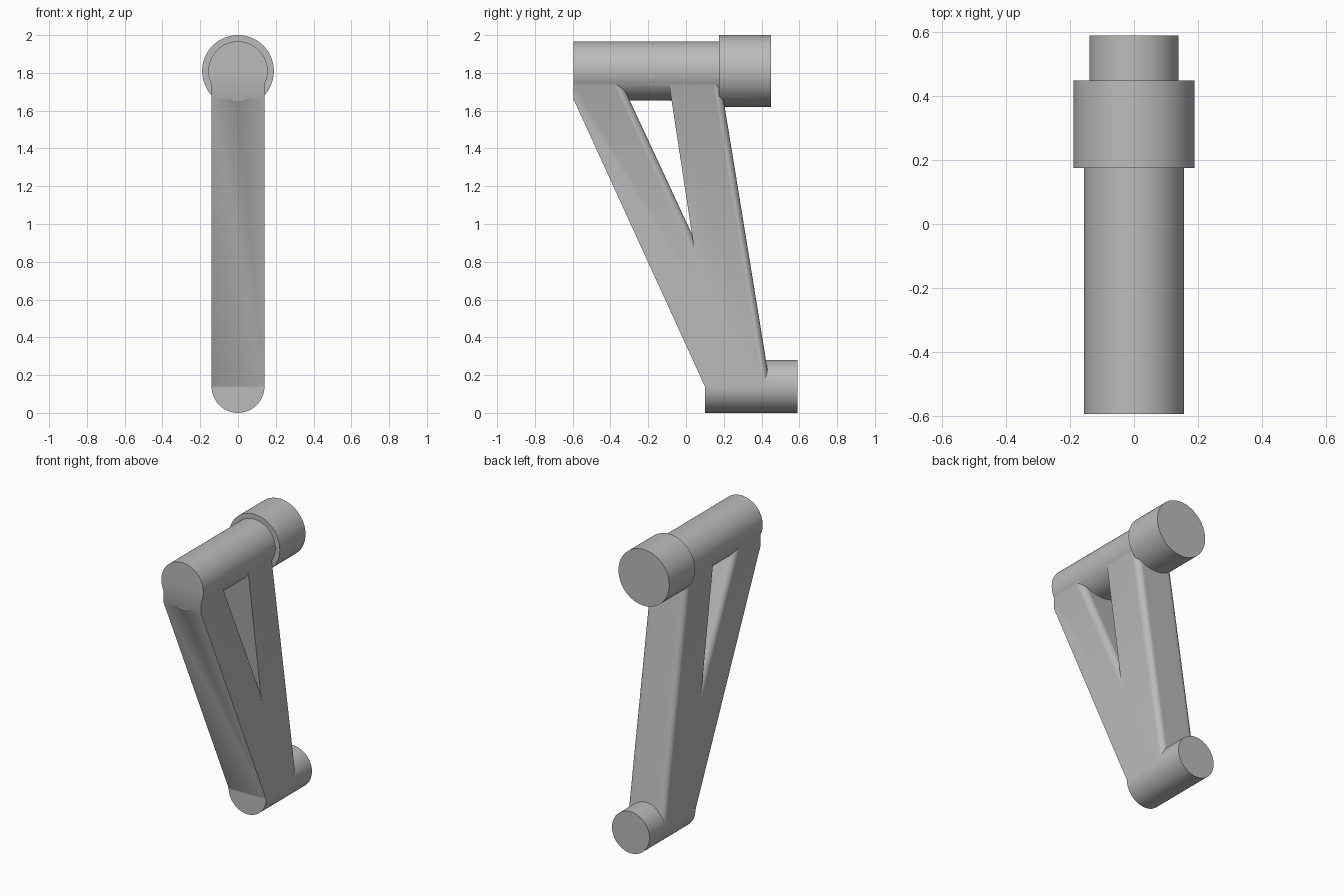
import bpy, bmesh
from mathutils import Matrix, Vector

cube = bpy.data.objects.get("Cube")
if cube:
    bpy.data.objects.remove(cube, do_unlink=True)

grey = bpy.data.materials.new("plain_grey")
grey.use_nodes = True
colour = (0.5, 0.5, 0.5, 1)
grey.diffuse_color = colour
grey.node_tree.nodes["Principled BSDF"].inputs["Base Color"].default_value = colour

HALF = 0.14      # half width of the legs
TOP_Z = 1.81     # axis height of the upper barrel
LOW_Z = 0.14     # axis height of the lower pin


def make_object(name, bm):
    bmesh.ops.recalc_face_normals(bm, faces=bm.faces)
    mesh = bpy.data.meshes.new(name)
    bm.to_mesh(mesh)
    bm.free()
    mesh.materials.append(grey)
    ob = bpy.data.objects.new(name, mesh)
    bpy.context.collection.objects.link(ob)
    return ob


def barrel(name, radius, y0, y1, z):
    """Cylinder lying along y."""
    bm = bmesh.new()
    bmesh.ops.create_cone(bm, cap_ends=True, segments=96, radius1=radius,
                          radius2=radius, depth=y1 - y0)
    place = Matrix.Translation((0, (y0 + y1) / 2, z)) @ Matrix.Rotation(1.5707963, 4, 'X')
    bmesh.ops.transform(bm, matrix=place, verts=bm.verts)
    return make_object(name, bm)


def leg(name, profile, fillet):
    """Side profile (y, z) extruded across x; its first edge is the rounded back."""
    bm = bmesh.new()
    sides = [[bm.verts.new((x, y, z)) for y, z in profile] for x in (-HALF, HALF)]
    for side in sides:
        bm.faces.new(side)
    n = len(profile)
    for i in range(n):
        j = (i + 1) % n
        bm.faces.new((sides[0][i], sides[0][j], sides[1][j], sides[1][i]))
    back = [bm.edges.get((s[0], s[1])) for s in sides]
    bmesh.ops.bevel(bm, geom=back, offset=fillet, segments=8, profile=0.5, affect='EDGES')
    return make_object(name, bm)


# Two legs that meet in a V at the lower pin
front_leg = leg("support_bracket", [(-0.37, TOP_Z), (0.406, LOW_Z), (0.10, LOW_Z),
                                    (-0.595, 1.66), (-0.595, TOP_Z)], 0.04)
rear_leg = leg("rear_leg", [(0.174, TOP_Z), (0.446, LOW_Z), (0.154, LOW_Z),
                            (-0.10, TOP_Z)], 0.04)

# Upper barrel, its wide collar and the lower pin
parts = [rear_leg,
         barrel("upper_barrel", 0.157, -0.595, 0.30, TOP_Z),
         barrel("collar", 0.19, 0.175, 0.45, TOP_Z),
         barrel("lower_pin", HALF, 0.10, 0.59, LOW_Z)]

# Weld the parts into one solid
for part in parts:
    mod = front_leg.modifiers.new(part.name, 'BOOLEAN')
    mod.operation = 'UNION'
    mod.solver = 'EXACT'
    mod.object = part
bpy.ops.object.select_all(action='DESELECT')
front_leg.select_set(True)
bpy.context.view_layer.objects.active = front_leg
for mod in list(front_leg.modifiers):
    bpy.ops.object.modifier_apply(modifier=mod.name)
for part in parts:
    bpy.data.objects.remove(part, do_unlink=True)
bpy.ops.object.shade_smooth_by_angle(angle=0.5)
